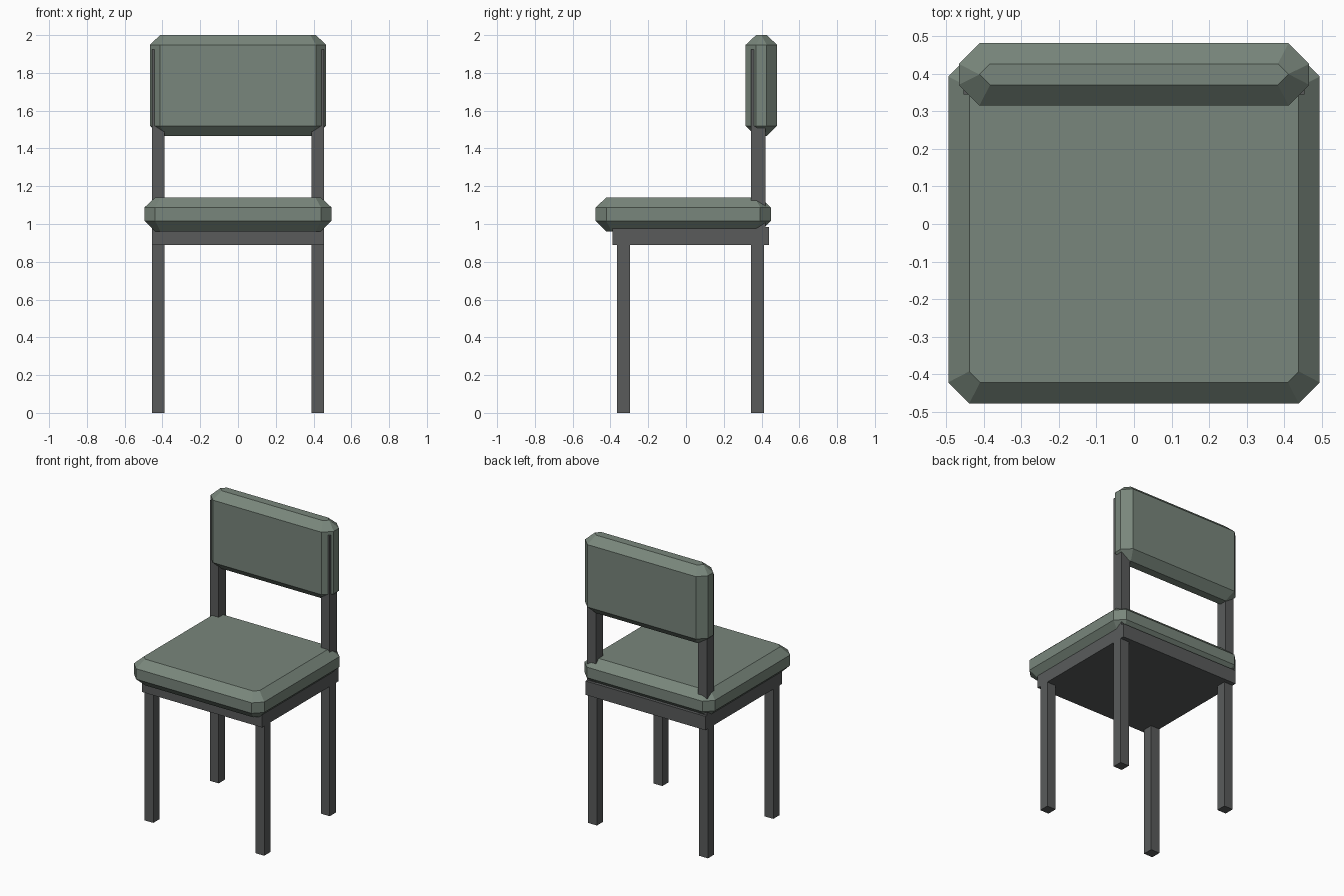
import bpy

old = bpy.data.objects.get("Cube")
if old:
    bpy.data.objects.remove(old, do_unlink=True)


def make_material(name, rgb):
    mat = bpy.data.materials.new(name)
    mat.use_nodes = True
    mat.diffuse_color = (*rgb, 1)
    mat.node_tree.nodes["Principled BSDF"].inputs["Base Color"].default_value = (*rgb, 1)
    return mat


green = make_material("sage green upholstery", (0.19, 0.24, 0.2))
grey = make_material("dark grey frame", (0.1, 0.105, 0.105))


def make_object(name, verts, faces, mat):
    mesh = bpy.data.meshes.new(name)
    mesh.from_pydata(verts, [], faces)
    mesh.materials.append(mat)
    obj = bpy.data.objects.new(name, mesh)
    bpy.context.collection.objects.link(obj)
    return obj


def box(name, x, y, z, mat):
    verts = [(a, b, c) for c in z for a, b in
             ((x[0], y[0]), (x[1], y[0]), (x[1], y[1]), (x[0], y[1]))]
    faces = [(3, 2, 1, 0), (4, 5, 6, 7)]
    faces += [(i, (i + 1) % 4, (i + 1) % 4 + 4, i + 4) for i in range(4)]
    return make_object(name, verts, faces, mat)


def octagon(x, y, z, cut):
    """Rectangle outline with cut corners, counter-clockwise."""
    (x0, x1), (y0, y1) = x, y
    return [(x0 + cut, y0, z), (x1 - cut, y0, z), (x1, y0 + cut, z), (x1, y1 - cut, z),
            (x1 - cut, y1, z), (x0 + cut, y1, z), (x0, y1 - cut, z), (x0, y0 + cut, z)]


def cushion(name, x, y, z, bevel, mat):
    """Chamfered pad lofted through four cut-corner outlines."""
    inner_x = (x[0] + bevel, x[1] - bevel)
    inner_y = (y[0] + bevel, y[1] - bevel)
    small = bevel * 0.52
    verts = (octagon(inner_x, inner_y, z[0], small)
             + octagon(x, y, z[0] + bevel, bevel)
             + octagon(x, y, z[1] - bevel * 0.93, bevel)
             + octagon(inner_x, inner_y, z[1], small))
    faces = [tuple(reversed(range(8))), tuple(range(24, 32))]
    for ring in range(0, 24, 8):
        for i in range(8):
            j = (i + 1) % 8
            faces.append((ring + i, ring + j, ring + j + 8, ring + i + 8))
    return make_object(name, verts, faces, mat)


# Upholstered pads
cushion("seat_cushion", (-0.495, 0.495), (-0.478, 0.449), (0.96, 1.14), 0.056, green)
cushion("backrest_cushion", (-0.467, 0.467), (0.316, 0.482), (1.465, 2.0), 0.055, green)

# Frame under the seat
box("seat_frame", (-0.455, 0.455), (-0.39, 0.44), (0.89, 0.985), grey)

# Legs and backrest posts on both sides
for side, sign in (("left", 1), ("right", -1)):
    x = sorted((sign * 0.388, sign * 0.455))
    box("front_leg_" + side, x, (-0.365, -0.297), (0, 0.9), grey)
    box("back_leg_" + side, x, (0.345, 0.412), (0, 0.9), grey)
    box("backrest_post_" + side, x, (0.345, 0.422), (0.97, 1.925), grey)
